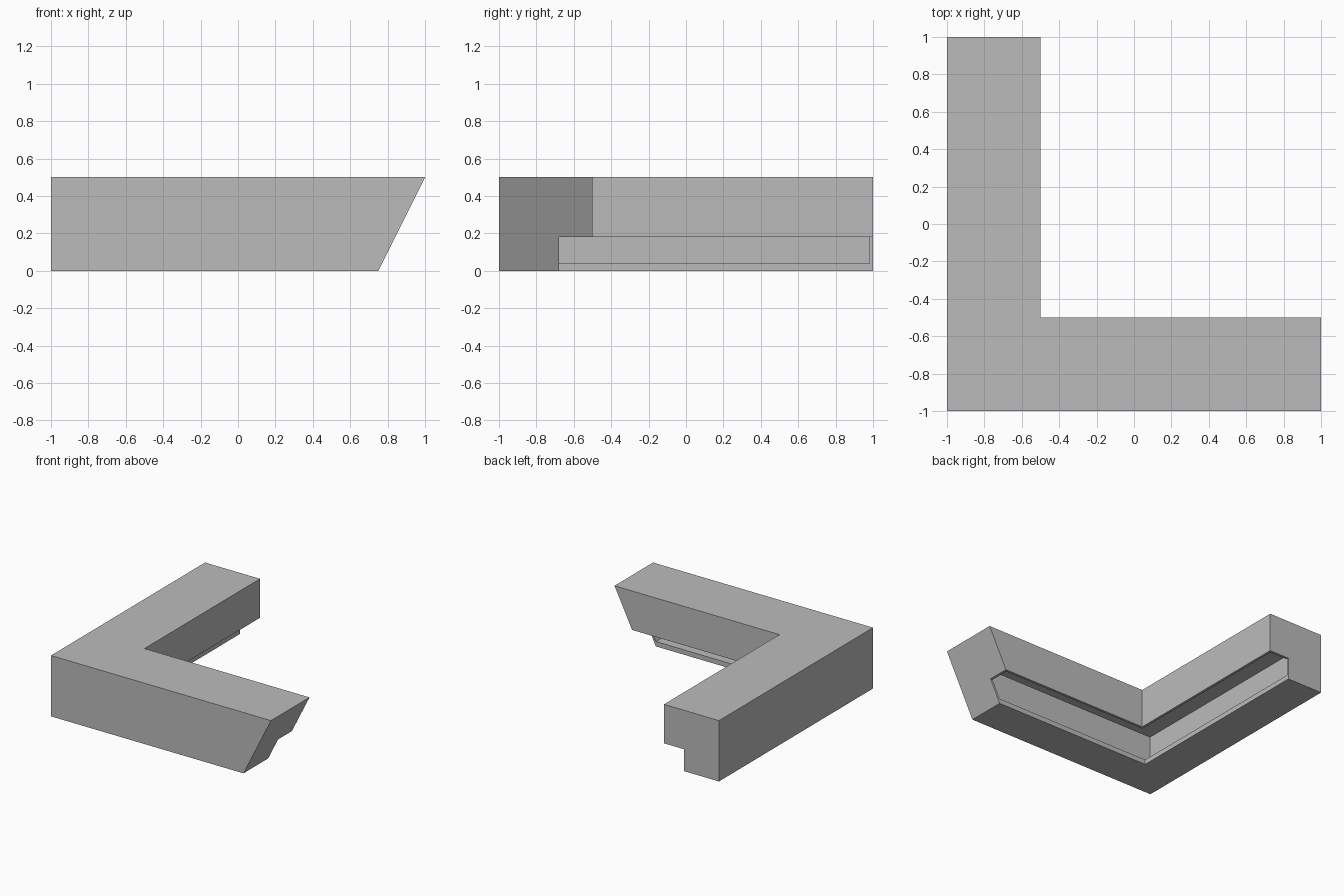
import bpy
import bmesh

cube = bpy.data.objects.get("Cube")
if cube:
    bpy.data.objects.remove(cube, do_unlink=True)

grey = bpy.data.materials.new("plain grey")
grey.use_nodes = True
colour = (0.5, 0.5, 0.5, 1)
grey.diffuse_color = colour
grey.node_tree.nodes["Principled BSDF"].inputs["Base Color"].default_value = colour


def corner_sweep(name, profile, inset):
    """Sweep a (depth, height) profile round the mitred corner.
    The front arm ends in a slope, the side arm ends square."""
    bm = bmesh.new()
    slanted = [bm.verts.new((0.75 + z / 2 - inset, d - 1, z)) for d, z in profile]
    mitre = [bm.verts.new((d - 1, d - 1, z)) for d, z in profile]
    square = [bm.verts.new((d - 1, 1 - inset, z)) for d, z in profile]
    count = len(profile)
    for a, b in ((slanted, mitre), (mitre, square)):
        for i in range(count):
            j = (i + 1) % count
            bm.faces.new((a[i], a[j], b[j], b[i]))
    bm.faces.new(slanted)
    bm.faces.new(square)
    bmesh.ops.recalc_face_normals(bm, faces=bm.faces)
    mesh = bpy.data.meshes.new(name)
    bm.to_mesh(mesh)
    bm.free()
    mesh.materials.append(grey)
    obj = bpy.data.objects.new(name, mesh)
    bpy.context.collection.objects.link(obj)
    return obj


# Stepped corner body: full-height outer side, overhanging inner side
body = corner_sweep("corner_body", [(0, 0), (0.32, 0), (0.32, 0.18),
                                    (0.5, 0.18), (0.5, 0.5), (0, 0.5)], 0)

# Hollow inside, open along the step, with thin walls and end caps
wall = 0.02
cutter = corner_sweep("cavity_cutter", [(wall, 0.04), (0.5 - wall, 0.04),
                                        (0.5 - wall, 0.5 - wall), (wall, 0.5 - wall)], wall)
cutter.hide_render = True
hollow = body.modifiers.new("hollow", "BOOLEAN")
hollow.operation = "DIFFERENCE"
hollow.solver = "EXACT"
hollow.object = cutter
bpy.context.view_layer.objects.active = body
bpy.ops.object.modifier_apply(modifier="hollow")
bpy.data.objects.remove(cutter, do_unlink=True)
